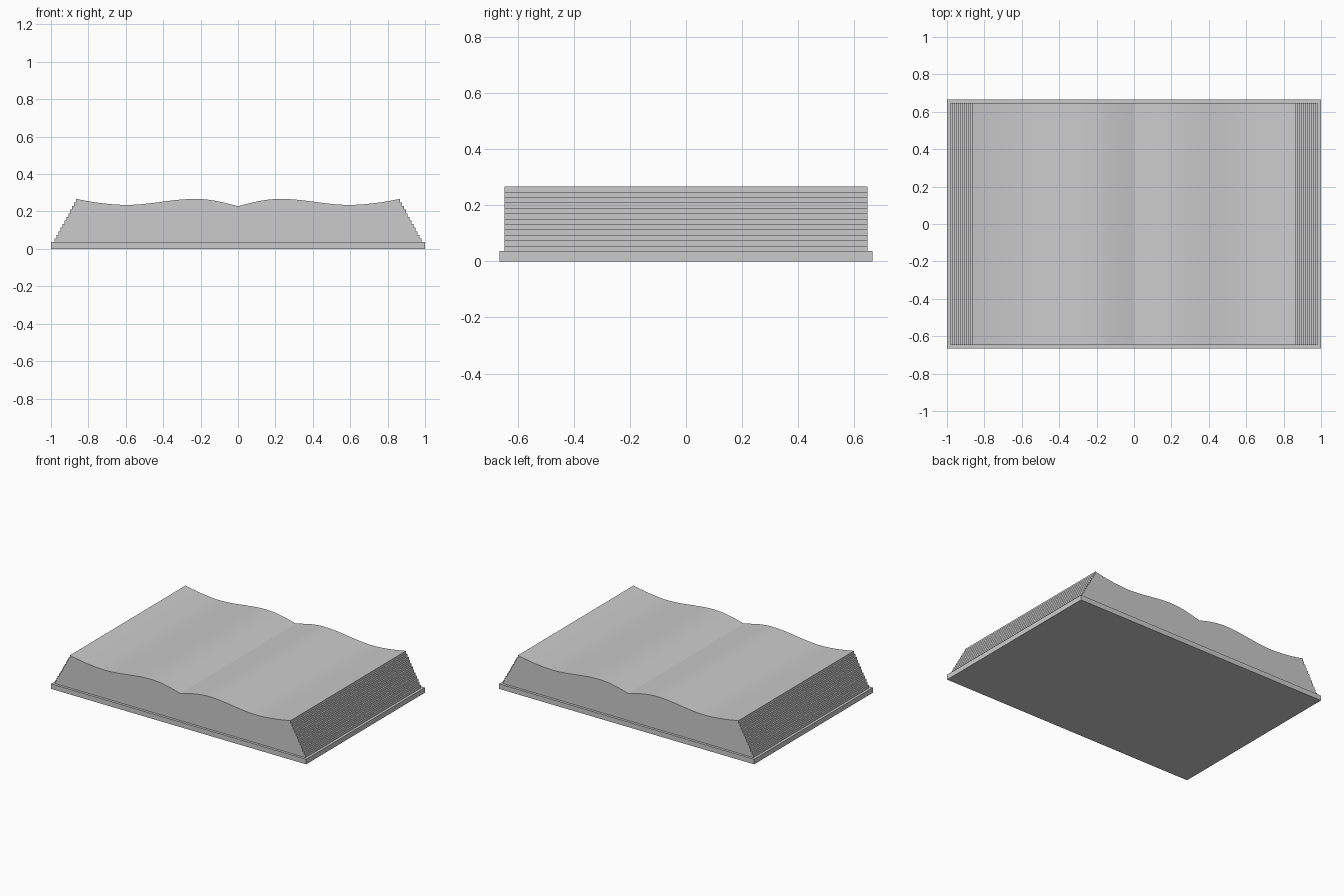
import bpy, bmesh, math

if "Cube" in bpy.data.objects:
    bpy.data.objects.remove(bpy.data.objects["Cube"])

COVER_TOP = 0.036
STEPS = 12


def page_height(x):
    # Page surface: rises out of the gutter, dips, then lifts at the fore edge
    if x < 0.225:
        return 0.228 + 0.039 * math.sin(math.pi / 2 * x / 0.225)
    if x < 0.6:
        t = (x - 0.225) / 0.375
        return 0.251 + 0.016 * math.cos(math.pi * t)
    return 0.235 + 0.032 * ((x - 0.6) / 0.265) ** 1.7


def extrude_profile(name, profile, depth):
    # Closed x/z outline extruded symmetrically along y
    bm = bmesh.new()
    face = bm.faces.new([bm.verts.new((x, -depth / 2, z)) for x, z in profile])
    result = bmesh.ops.extrude_face_region(bm, geom=[face])
    verts = [v for v in result["geom"] if isinstance(v, bmesh.types.BMVert)]
    bmesh.ops.translate(bm, verts=verts, vec=(0, depth, 0))
    bmesh.ops.recalc_face_normals(bm, faces=bm.faces)
    mesh = bpy.data.meshes.new(name)
    bm.to_mesh(mesh)
    bm.free()
    obj = bpy.data.objects.new(name, mesh)
    bpy.context.collection.objects.link(obj)
    return obj


# Cover board
extrude_profile("cover", [(-1, 0), (1, 0), (1, COVER_TOP), (-1, COVER_TOP)], 1.33)

# Right half of the page outline: curved top from the gutter to the fore edge
right = [(0.865 * i / 40, page_height(0.865 * i / 40)) for i in range(41)]

# Stepped fore edge, from the top page layer down to the cover
rise = (0.267 - COVER_TOP) / STEPS
run = (0.982 - 0.865) / (STEPS - 1)
for i in range(STEPS):
    x = 0.865 + run * i
    if i:
        right.append((x, 0.267 - rise * i))
    right.append((x, 0.267 - rise * (i + 1)))

# Page block: right outline plus its mirror image
left = [(-x, z) for x, z in reversed(right[1:])]
pages = extrude_profile("page_block", right + left, 1.294)

# Smooth page curves with a crisp gutter and crisp steps
bpy.ops.object.select_all(action="DESELECT")
pages.select_set(True)
bpy.context.view_layer.objects.active = pages
bpy.ops.object.shade_smooth_by_angle(angle=math.radians(20))
